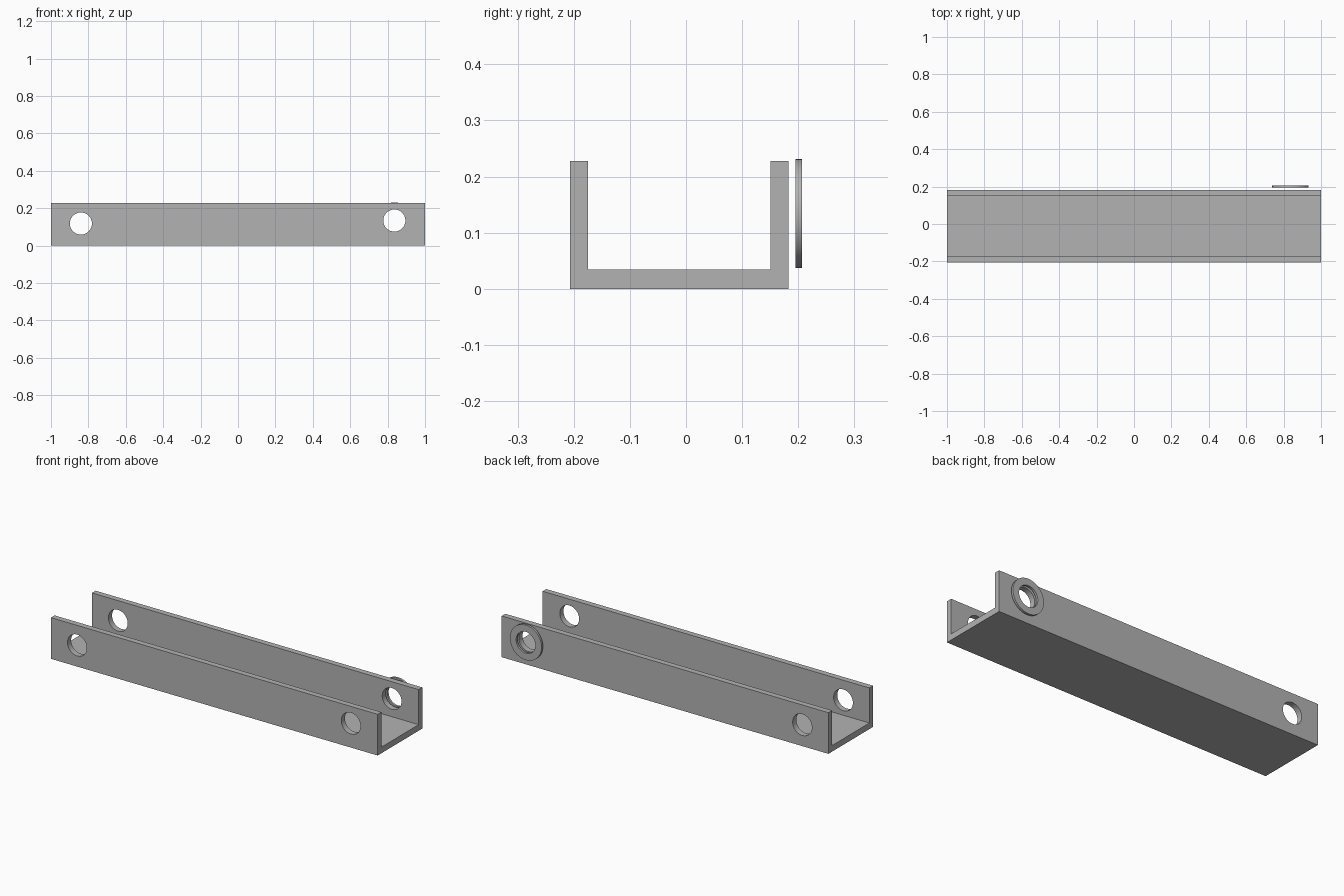
import bpy
import bmesh
import math
from mathutils import Matrix

cube = bpy.data.objects.get("Cube")
if cube:
    bpy.data.objects.remove(cube, do_unlink=True)

# Single plain metal colour
metal = bpy.data.materials.new("grey_metal")
metal.use_nodes = True
metal.diffuse_color = (0.45, 0.45, 0.45, 1)
metal.node_tree.nodes["Principled BSDF"].inputs["Base Color"].default_value = (0.45, 0.45, 0.45, 1)

HOLE_RADIUS = 0.059
LEFT_HOLE = (0.836, 0.134)
RIGHT_HOLE = (-0.84, 0.118)


def add_object(name, bm):
    bmesh.ops.recalc_face_normals(bm, faces=bm.faces)
    mesh = bpy.data.meshes.new(name)
    bm.to_mesh(mesh)
    bm.free()
    obj = bpy.data.objects.new(name, mesh)
    obj.data.materials.append(metal)
    bpy.context.collection.objects.link(obj)
    return obj


def cylinder(name, centre, radius, y0, y1):
    """Cylinder along y, centred on an (x, z) point."""
    bm = bmesh.new()
    place = Matrix.Translation((centre[0], (y0 + y1) / 2, centre[1])) @ Matrix.Rotation(math.pi / 2, 4, "X")
    bmesh.ops.create_cone(bm, cap_ends=True, segments=64, radius1=radius,
                          radius2=radius, depth=y1 - y0, matrix=place)
    return add_object(name, bm)


def drill(obj, centre):
    """Cut a round hole through the part along y."""
    cutter = cylinder(obj.name + "_hole_cutter", centre, HOLE_RADIUS, -0.5, 0.5)
    mod = obj.modifiers.new("hole", "BOOLEAN")
    mod.object = cutter
    mod.operation = "DIFFERENCE"
    mod.solver = "EXACT"
    bpy.context.view_layer.objects.active = obj
    bpy.ops.object.modifier_apply(modifier=mod.name)
    bpy.data.objects.remove(cutter, do_unlink=True)


# U-shaped channel, extruded along x from its end profile
front, back, height, wall, floor = -0.207, 0.183, 0.228, 0.032, 0.034
profile = [(front, 0), (back, 0), (back, height), (back - wall, height),
           (back - wall, floor), (front + wall, floor),
           (front + wall, height), (front, height)]
bm = bmesh.new()
end = bm.faces.new([bm.verts.new((-1, y, z)) for y, z in profile])
extruded = bmesh.ops.extrude_face_region(bm, geom=[end])["geom"]
bmesh.ops.translate(bm, vec=(2, 0, 0),
                    verts=[v for v in extruded if isinstance(v, bmesh.types.BMVert)])
channel = add_object("channel", bm)
for hole in (LEFT_HOLE, RIGHT_HOLE):
    drill(channel, hole)

# Flat washer floating just behind the back wall
washer = cylinder("washer", LEFT_HOLE, 0.097, 0.195, 0.207)
drill(washer, LEFT_HOLE)

# Smooth round walls, sharp edges kept
bpy.ops.object.select_all(action="DESELECT")
for obj in (channel, washer):
    obj.select_set(True)
bpy.context.view_layer.objects.active = channel
bpy.ops.object.shade_smooth_by_angle(angle=math.radians(30))
